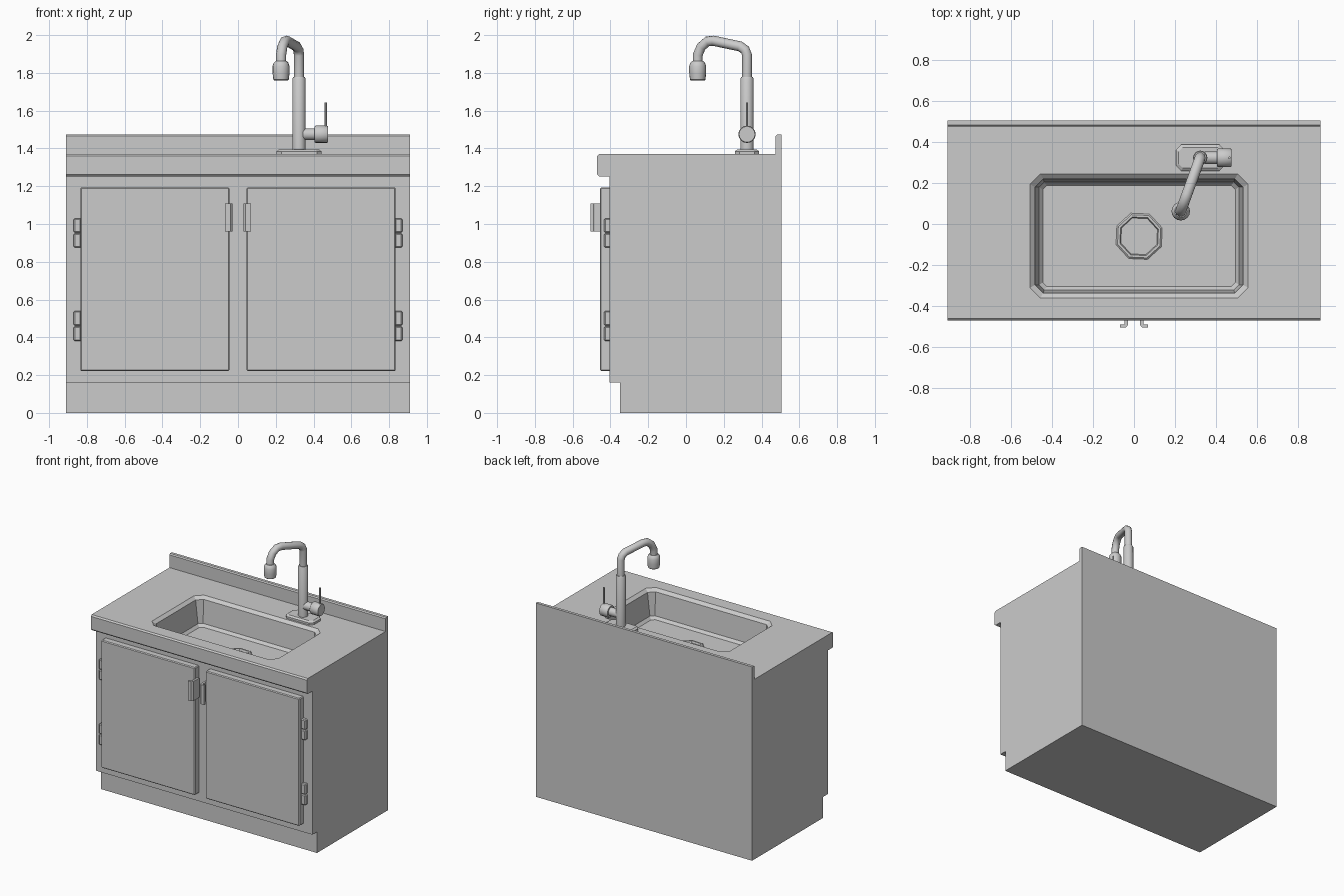
import bpy, bmesh, math
from mathutils import Vector, Matrix

if "Cube" in bpy.data.objects:
    bpy.data.objects.remove(bpy.data.objects["Cube"])


def loft(name, rings, smooth=False, bevel=0.0):
    """Skin a list of equal-length point rings and cap both ends."""
    bm = bmesh.new()
    vr = [[bm.verts.new(p) for p in r] for r in rings]
    n = len(rings[0])
    for a, b in zip(vr, vr[1:]):
        for i in range(n):
            j = (i + 1) % n
            bm.faces.new((a[i], a[j], b[j], b[i]))
    bm.faces.new(vr[0][::-1])
    bm.faces.new(vr[-1])
    bmesh.ops.recalc_face_normals(bm, faces=bm.faces)
    if bevel:
        bmesh.ops.bevel(bm, geom=bm.edges[:], offset=bevel, segments=1,
                        profile=0.5, affect='EDGES')
    me = bpy.data.meshes.new(name)
    bm.to_mesh(me)
    bm.free()
    ob = bpy.data.objects.new(name, me)
    bpy.context.collection.objects.link(ob)
    if smooth:
        activate(ob)
        bpy.ops.object.shade_smooth_by_angle(angle=math.radians(40))
    return ob


def activate(ob):
    bpy.ops.object.select_all(action='DESELECT')
    ob.select_set(True)
    bpy.context.view_layer.objects.active = ob


def rect(x0, x1, y0, y1, z, c=0.0):
    """Rectangle ring, with corners cut by c."""
    if not c:
        return [(x0, y0, z), (x1, y0, z), (x1, y1, z), (x0, y1, z)]
    return [(x0 + c, y0, z), (x1 - c, y0, z), (x1, y0 + c, z), (x1, y1 - c, z),
            (x1 - c, y1, z), (x0 + c, y1, z), (x0, y1 - c, z), (x0, y0 + c, z)]


def box(name, x, y, z, bevel=0.0):
    return loft(name, [rect(*sorted(x), *y, z[0]), rect(*sorted(x), *y, z[1])], bevel=bevel)


def lathe(name, profile, origin, n=16, axis='Z', turn=0.0, smooth=True):
    """Stack of circles (radius, distance along axis) from origin."""
    rot = Matrix.Rotation(math.pi / 2, 3, 'Y') if axis == 'X' else Matrix.Identity(3)
    rings = [[Vector(origin) + rot @ Vector((r * math.cos(turn + math.tau * i / n),
                                             r * math.sin(turn + math.tau * i / n), h))
              for i in range(n)] for r, h in profile]
    return loft(name, rings, smooth)


def cut(ob, cutter):
    m = ob.modifiers.new('cut', 'BOOLEAN')
    m.operation, m.solver, m.object = 'DIFFERENCE', 'EXACT', cutter
    activate(ob)
    bpy.ops.object.modifier_apply(modifier=m.name)
    bpy.data.objects.remove(cutter)


# cabinet with toe kick, counter lip and backsplash: one side profile (y, z)
side = [(-0.35, 0), (0.505, 0), (0.505, 1.475), (0.483, 1.475), (0.475, 1.467),
        (0.475, 1.37), (-0.46, 1.37), (-0.47, 1.36), (-0.47, 1.262), (-0.46, 1.252),
        (-0.405, 1.252), (-0.405, 0.16), (-0.35, 0.16)]
cabinet = loft('cabinet', [[(x, y, z) for y, z in side] for x in (-0.91, 0.91)])

# sink basin with recessed rim
cut(cabinet, loft('basin_cutter', [
    rect(-0.507, 0.556, -0.361, 0.244, 1.42, 0.05),
    rect(-0.507, 0.556, -0.361, 0.244, 1.37, 0.05),
    rect(-0.483, 0.532, -0.337, 0.220, 1.35, 0.04),
    rect(-0.463, 0.512, -0.322, 0.205, 1.175, 0.025),
    rect(-0.445, 0.494, -0.305, 0.188, 1.155, 0.02)]))

# octagonal drain
tilt = math.radians(20)
DX, DY = 0.025, -0.06
cut(cabinet, lathe('drain_cutter', [(0.103, 1.115), (0.103, 1.2)], (DX, DY, 0), 8, turn=tilt))
lathe('drain', [(0.12, 1.15), (0.12, 1.157), (0.112, 1.163), (0.10, 1.163), (0.085, 1.125)],
      (DX, DY, 0), 8, turn=tilt, smooth=False)

# doors, hinges and bent pull handles on each side
for s, tag in ((-1, 'left'), (1, 'right')):
    box(tag + '_door', (s * 0.045, s * 0.835), (-0.455, -0.4), (0.222, 1.193), 0.006)
    for k, (z0, z1) in enumerate(((0.38, 0.54), (0.875, 1.03))):
        zm = (z0 + z1) / 2
        for h, zz in enumerate(((z0, zm - 0.002), (zm + 0.002, z1))):
            box(f'{tag}_hinge_{k}_{h}', (s * 0.83, s * 0.87), (-0.433, -0.4), zz, 0.006)
    hook = [(0.046, -0.42), (0.03, -0.42), (0.03, -0.493), (0.04, -0.505),
            (0.069, -0.505), (0.069, -0.491), (0.05, -0.491), (0.046, -0.485)]
    loft(tag + '_handle', [[(s * x, y, z) for x, y in hook] for z in (0.96, 1.108)])

# faucet base plate and column
FX, FY = 0.323, 0.323
loft('faucet_base', [rect(FX - 0.119, FX + 0.119, FY - 0.064, FY + 0.064, 1.365, 0.025),
                     rect(FX - 0.119, FX + 0.119, FY - 0.064, FY + 0.064, 1.385, 0.025),
                     rect(FX - 0.105, FX + 0.105, FY - 0.05, FY + 0.05, 1.395, 0.02)])
lathe('faucet_column', [(0.035, 1.39), (0.035, 1.77), (0.031, 1.777)], (FX, FY, 0))

# bent spout: (fraction of reach from column to head, z)
HX, HY = 0.228, 0.062
path = [(0, 1.76), (0, 1.895), (0.04, 1.922), (0.14, 1.94), (0.68, 1.97),
        (0.8, 1.967), (0.93, 1.938), (1, 1.895), (1, 1.85)]
cu = bpy.data.curves.new('spout', 'CURVE')
cu.dimensions, cu.bevel_depth, cu.bevel_resolution, cu.use_fill_caps = '3D', 0.027, 3, True
sp = cu.splines.new('POLY')
sp.points.add(len(path) - 1)
for p, (t, z) in zip(sp.points, path):
    p.co = (FX + (HX - FX) * t, FY + (HY - FY) * t, z, 1)
spout = bpy.data.objects.new('spout', cu)
bpy.context.collection.objects.link(spout)
activate(spout)
bpy.ops.object.convert(target='MESH')
bpy.ops.object.shade_smooth_by_angle(angle=math.radians(45))

# spray head
lathe('spray_head', [(0.036, 1.76), (0.041, 1.764), (0.045, 1.80), (0.045, 1.835),
                     (0.039, 1.853), (0.03, 1.862)], (HX, HY, 0))

# lever valve
lathe('valve_neck', [(0.031, 0.02), (0.031, 0.09)], (FX, FY, 1.475), axis='X')
lathe('valve_knob', [(0.042, 0.083), (0.046, 0.088), (0.046, 0.148), (0.042, 0.153)],
      (FX, FY, 1.475), axis='X')
lathe('lever', [(0.006, 1.50), (0.006, 1.643)], (0.465, FY, 0), n=8)
